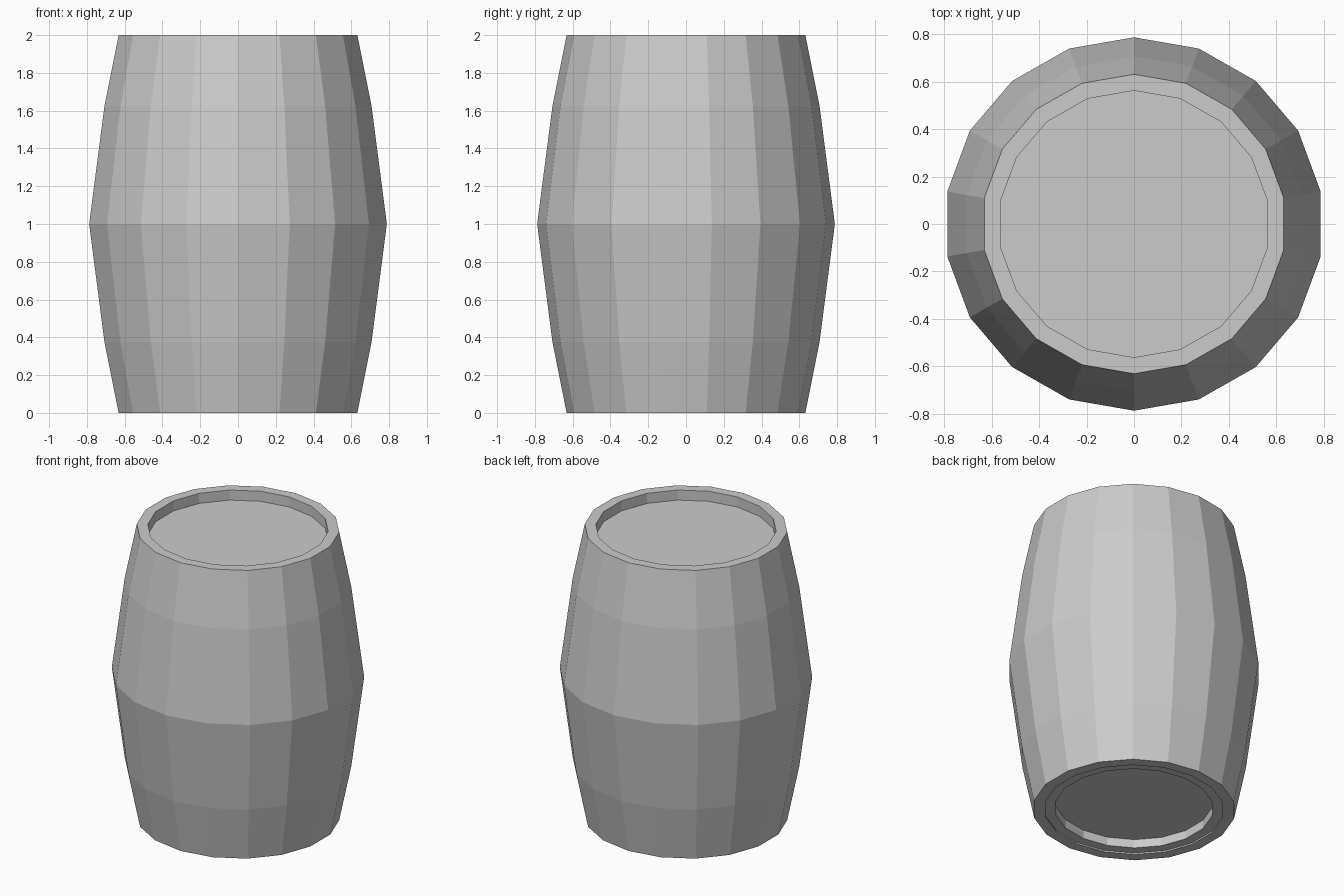
import bpy, bmesh, math

cube = bpy.data.objects.get("Cube")
if cube:
    bpy.data.objects.remove(cube, do_unlink=True)

SIDES = 18
STRETCH_X = 1 / math.cos(math.pi / SIDES)  # equal width across flats and corners

# Single plain grey
grey = bpy.data.materials.new("plain_grey")
grey.use_nodes = True
colour = (0.6, 0.6, 0.6, 1)
grey.diffuse_color = colour
grey.node_tree.nodes["Principled BSDF"].inputs["Base Color"].default_value = colour

# Profile (radius, height) from the recessed base, up the bulging wall, into the lid recess
profile = [
    (0.495, 0.07), (0.495, 0.01), (0.56, 0.01), (0.56, 0),
    (0.632, 0), (0.707, 0.375), (0.788, 1), (0.707, 1.625), (0.632, 2),
    (0.563, 2), (0.563, 1.93),
]


def lathe(name, points, material):
    """Turn a profile into a faceted closed body with a flat cap at each end."""
    bm = bmesh.new()
    rings = []
    for radius, height in points:
        ring = []
        for i in range(SIDES):
            a = math.pi / 2 + math.tau * i / SIDES
            ring.append(bm.verts.new((radius * STRETCH_X * math.cos(a),
                                      radius * math.sin(a), height)))
        rings.append(ring)
    for low, high in zip(rings, rings[1:]):
        for i in range(SIDES):
            j = (i + 1) % SIDES
            bm.faces.new((low[i], low[j], high[j], high[i]))
    bm.faces.new(rings[0][::-1])
    bm.faces.new(rings[-1])
    bmesh.ops.recalc_face_normals(bm, faces=bm.faces)
    mesh = bpy.data.meshes.new(name)
    bm.to_mesh(mesh)
    bm.free()
    mesh.materials.append(material)
    obj = bpy.data.objects.new(name, mesh)
    bpy.context.collection.objects.link(obj)
    return obj


# Barrel body with both recessed ends
lathe("barrel", profile, grey)
